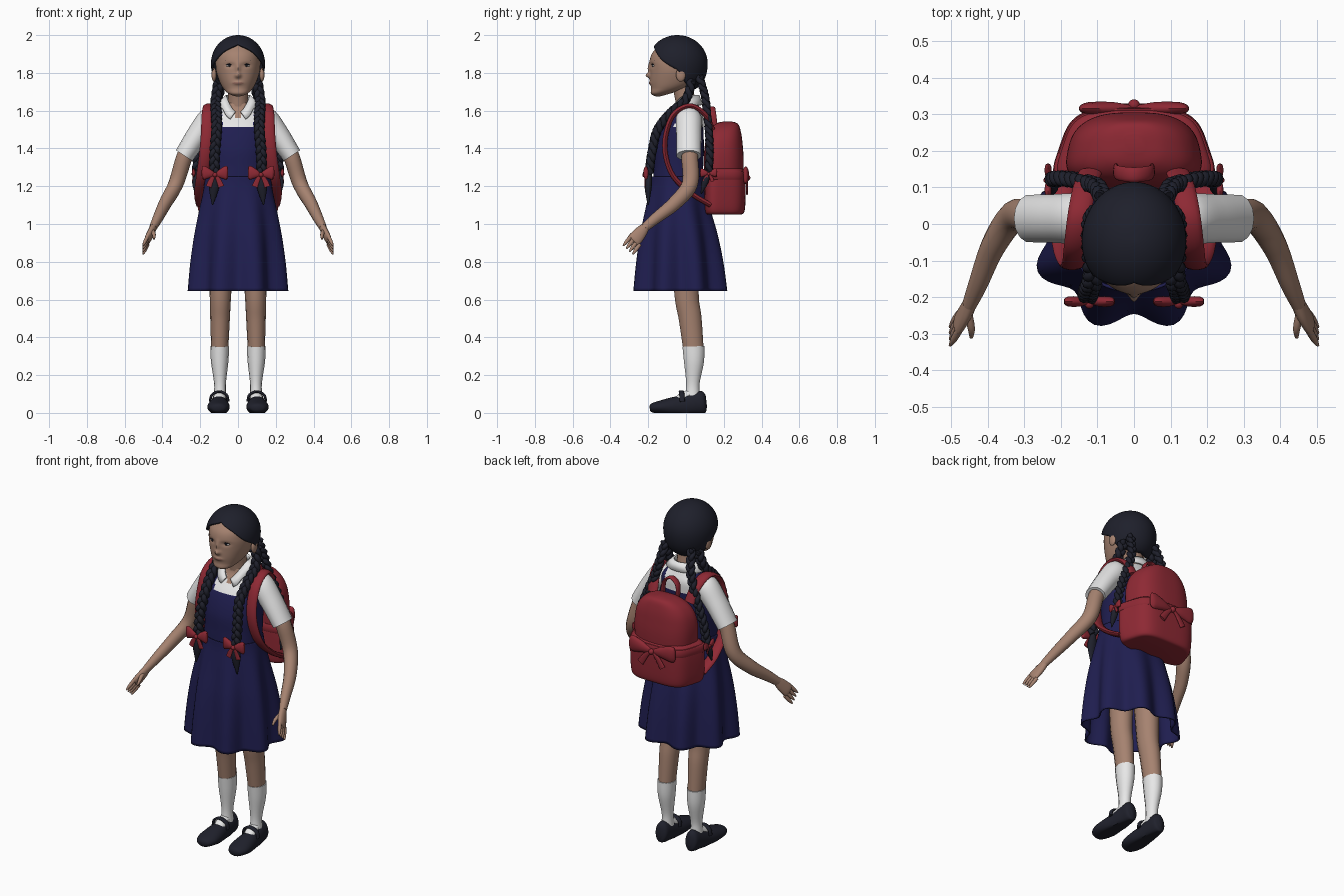
import bpy, bmesh
from math import sin, cos, pi, acos, radians, copysign, exp
from mathutils import Vector

if "Cube" in bpy.data.objects:
    bpy.data.objects.remove(bpy.data.objects["Cube"], do_unlink=True)


def material(name, *rgb):
    m = bpy.data.materials.new(name)
    m.use_nodes = True
    m.diffuse_color = (*rgb, 1)
    m.node_tree.nodes["Principled BSDF"].inputs["Base Color"].default_value = (*rgb, 1)
    return m


SKIN = material("skin", .38, .225, .162)
WHITE = material("white cotton", .82, .82, .82)
NAVY = material("navy cloth", .014, .013, .08)
RED = material("red fabric", .27, .022, .034)
HAIR = material("black hair", .013, .014, .024)
SHOE = material("shoe leather", .014, .015, .025)
LIPS = material("lips", .3, .15, .115)
X, Y, Z = Vector((1, 0, 0)), Vector((0, 1, 0)), Vector((0, 0, 1))


def smooth(ctrl, n=6):
    """Catmull-Rom interpolation of equal-length tuples."""
    out, last = [], len(ctrl) - 1
    for i in range(last):
        quad = [ctrl[max(i - 1, 0)], ctrl[i], ctrl[i + 1], ctrl[min(i + 2, last)]]
        for k in range(n):
            t = k / n
            out.append(tuple(b + .5 * t * (c - a + t * (2 * a - 5 * b + 4 * c - d + t * (3 * (b - c) + d - a)))
                             for a, b, c, d in zip(*quad)))
    return out + [tuple(ctrl[-1])]


def sheet(rings, closed=True, caps=True):
    """Join rows of points into a surface."""
    n = len(rings[0])
    verts = [Vector(p) for r in rings for p in r]
    faces = [(i * n + j, i * n + (j + 1) % n, (i + 1) * n + (j + 1) % n, (i + 1) * n + j)
             for i in range(len(rings) - 1) for j in range(n if closed else n - 1)]
    if caps:
        faces += [tuple(range(n)), tuple(range(len(verts) - n, len(verts)))]
    return verts, faces


def tube(ctrl, hint=X, n=6, segs=14):
    """Sweep an ellipse along (x, y, z, radius along hint, other radius)."""
    path = smooth(ctrl, n)
    pts = [Vector(p[:3]) for p in path]
    rings = []
    for i, p in enumerate(path):
        t = (pts[min(i + 1, len(pts) - 1)] - pts[max(i - 1, 0)]).normalized()
        s = (hint - t * t.dot(hint)).normalized()
        u = t.cross(s)
        rings.append([pts[i] + s * max(p[3], .001) * cos(2 * pi * k / segs)
                      + u * max(p[4], .001) * sin(2 * pi * k / segs) for k in range(segs)])
    return sheet(rings)


def loft(ctrl, power=2, segs=64, n=6, caps=True):
    """Stack level rings of (z, centre y, x radius, y radius, pleat depth)."""
    rings = []
    for z, cy, rx, ry, wave in smooth(ctrl, n):
        ring = []
        for k in range(segs):
            a = 2 * pi * k / segs
            f = 1 - wave * cos(8 * a)
            sx, sy = (copysign(abs(v) ** (2 / power), v) for v in (sin(a), -cos(a)))
            ring.append((rx * f * sx, cy + ry * f * sy, z))
        rings.append(ring)
    return sheet(rings, caps=caps)


def ball(c, rx, ry, rz):
    steps = [pi * i / 10 for i in range(11)]
    return tube([(c[0], c[1], c[2] - rz * cos(a), rx * sin(a), ry * sin(a)) for a in steps], n=1)


def build(name, parts, mats, mirror=False, thick=0, rule=None):
    bm = bmesh.new()
    for verts, faces in parts:
        vs = [bm.verts.new(v) for v in verts]
        for f in faces:
            bm.faces.new([vs[i] for i in f])
    bmesh.ops.remove_doubles(bm, verts=bm.verts, dist=.00001)
    bmesh.ops.recalc_face_normals(bm, faces=bm.faces)
    me = bpy.data.meshes.new(name)
    for f in bm.faces:
        f.smooth = True
        if rule:
            f.material_index = rule(f.calc_center_median())
    bm.to_mesh(me)
    bm.free()
    me.set_sharp_from_angle(angle=radians(50))
    for m in mats if isinstance(mats, list) else [mats]:
        me.materials.append(m)
    ob = bpy.data.objects.new(name, me)
    bpy.context.scene.collection.objects.link(ob)
    if mirror:
        ob.modifiers.new("mirror", "MIRROR")
    if thick:
        mod = ob.modifiers.new("thickness", "SOLIDIFY")
        mod.thickness, mod.offset = thick, 0


def bow(name, centre, w, side, face, mirror=True, full=1):
    """Ribbon bow: two loops, two tails and a knot."""
    c, parts = Vector(centre), []

    def at(u, h, d=0):
        return tuple(c + side * u * w + Z * h * w + face * d * w * full)
    for s in (1, -1):
        loop = [(.03, 0, .08, .05), (.2, .04, .17, .1), (.4, .07, .26, .1), (.48, .07, .22, .06), (.5, .07, .1, .02)]
        parts.append(tube([at(s * u, h * full) + (a * w * full, b * w * full) for u, h, a, b in loop], Z))
        tail = [(.02, 0, .04), (.14, -.2, .09), (.24, -.45, .11)]
        parts.append(tube([at(s * u, h * full, .04) + (a * w * full, .02 * w) for u, h, a in tail], side))
    r = .09 * w * full
    parts.append(ball(at(0, 0, .05), r, r, r))
    build(name, parts, RED, mirror)


def braid(name, ctrl, r):
    """Three strands woven around a path."""
    path = [Vector(p) for p in smooth(ctrl, 26)]
    parts = []
    for k in range(3):
        strand, run = [], 0
        for i, p in enumerate(path):
            run += (p - path[max(i - 1, 0)]).length
            t = (path[min(i + 1, len(path) - 1)] - path[max(i - 1, 0)]).normalized()
            s = (X - t * t.dot(X)).normalized()
            a = run * 2 * pi / .12 + k * 2 * pi / 3
            strand.append(tuple(p + s * r * .5 * sin(a) + t.cross(s) * r * .35 * sin(2 * a)) + (r * .55, r * .55))
        parts.append(tube(strand, n=1, segs=8))
    build(name, parts, HAIR, True)


# Head with nose, eye sockets and mouth pressed into the surface
face = loft([(1.675, -.15, .01, .01, 0), (1.69, -.135, .05, .05, 0), (1.72, -.09, .08, .095, 0),
             (1.76, -.065, .1, .125, 0), (1.81, -.055, .115, .135, 0), (1.86, -.05, .118, .142, 0),
             (1.91, -.045, .11, .13, 0), (1.96, -.04, .07, .08, 0), (1.98, -.04, .02, .02, 0)], 2.1, 128, 12)
for v in face[0]:
    if v.y < -.1:
        def bump(x, z, wide, tall):
            return exp(-((abs(v.x) - x) / wide) ** 2 - ((v.z - z) / tall) ** 2)
        v.y += .008 * bump(.045, 1.84, .024, .014) - .012 * bump(0, 1.82, .012, .03) \
            - .02 * bump(0, 1.786, .015, .013) - .008 * bump(0, 1.746, .026, .01)
build("head", [face], [SKIN, LIPS],
      rule=lambda p: int(p.y < -.1 and (p.x / .028) ** 2 + ((p.z - 1.746) / .008) ** 2 < 1))
build("neck", [tube([(0, .01, 1.58, .06, .06), (0, -.005, 1.66, .053, .053), (0, -.02, 1.76, .055, .06)])], SKIN)
build("ears", [ball((.127, -.028, 1.79), .013, .026, .037)], SKIN, True)
build("eyes", [ball((.045, -.17, 1.838), .017, .009, .006)], WHITE, True)
build("irises", [ball((.045, -.175, 1.838), .008, .006, .006)], HAIR, True)
build("lashes", [tube([(.026, -.176, 1.84, .001, .002), (.045, -.179, 1.846, .003, .003),
                       (.066, -.165, 1.841, .001, .002)], Z)], HAIR, True)
build("brows", [tube([(.024, -.187, 1.863, .001, .002), (.045, -.179, 1.869, .002, .002),
                      (.068, -.166, 1.864, .001, .002)], Z)], HAIR, True)

# Hair cap swept from the crown down to the hairline
columns = []
for deg, z in smooth([(0, 1.95), (35, 1.915), (62, 1.86), (80, 1.83), (92, 1.81), (108, 1.75), (140, 1.72),
                      (180, 1.72)], 6):
    a, end, col = radians(deg), acos((z - 1.85) / .145), []
    for i in range(19):
        phi = end * i / 18
        out = abs(sin(phi)) ** (.6 if phi > pi / 2 else 1)
        col.append((.138 * out * sin(a), -.045 - .155 * out * cos(a), 1.85 + .145 * cos(phi)))
    columns.append(col)
build("hair_cap", [sheet(columns, False, False)], HAIR, True, .01)

# Braids, tails and bows
braid("front_braids", [(.1, .03, 1.76), (.116, 0, 1.66), (.115, -.08, 1.59), (.113, -.15, 1.5),
                       (.123, -.18, 1.38), (.125, -.195, 1.27)], .028)
braid("back_braids", [(.085, .07, 1.78), (.1, .1, 1.68), (.12, .11, 1.6), (.16, .12, 1.5),
                      (.205, .125, 1.38), (.22, .12, 1.28)], .025)
build("front_braid_tails", [tube([(.125, -.195, 1.27, .015, .015), (.127, -.2, 1.2, .028, .02),
                                  (.135, -.2, 1.1, .003, .003)])], HAIR, True)
build("back_braid_tails", [tube([(.22, .12, 1.28, .014, .014), (.225, .1, 1.22, .018, .018),
                                 (.225, .08, 1.16, .003, .003)])], HAIR, True)
bow("front_hair_bows", (.122, -.212, 1.26), .14, X, -Y)
bow("back_hair_bows", (.235, .12, 1.265), .09, Y, X)


# Shirt and bodice, coloured by height and width
def cloth(p):
    if p.y < 0 and p.z > 1.56 and abs(p.x) < (p.z - 1.55) * .7:
        return 2
    return int(p.z < 1.515 or (.085 < abs(p.x) < .15 and p.z < 1.62))


build("shirt_and_bodice", [loft([(1.2, -.045, .165, .13, 0), (1.3, -.04, .162, .131, 0), (1.4, -.035, .165, .13, 0),
                                 (1.5, -.02, .168, .112, 0), (1.57, .005, .152, .086, 0), (1.61, .01, .105, .066, 0),
                                 (1.64, .005, .06, .055, 0)], 2.2, 80, 12)], [WHITE, NAVY, SKIN], rule=cloth)
build("sleeves", [tube([(.1, .015, 1.59, .03, .03), (.14, .015, 1.56, .066, .068), (.21, .015, 1.475, .06, .068),
                        (.285, .015, 1.362, .052, .066)])], WHITE, True)
inner, outer = [], []
for i in range(73):
    a = radians(12 + 336 * i / 72)
    f = max(0, cos(a)) ** 2
    inner.append((.062 * sin(a), .003 - .064 * cos(a) - .03 * f, 1.68 - .09 * f))
    outer.append(((.112 + .1 * f ** 4) * sin(a), .005 - .078 * cos(a) - .03 * f, 1.63 - .03 * f - .055 * f ** 4))
build("collar", [sheet([inner, outer], False, False)], WHITE, thick=.01)

# Pleated skirt
build("skirt", [loft([(1.25, -.045, .17, .138, 0), (1.2, -.045, .178, .144, .01), (1.08, -.043, .203, .17, .04),
                      (.95, -.038, .226, .2, .065), (.8, -.033, .243, .222, .09), (.645, -.03, .254, .237, .105)],
                     2, 96, caps=False)], NAVY, thick=.008)

# Arms and hands
build("arms", [tube([(.25, .02, 1.42, .042, .042), (.285, .02, 1.35, .043, .045), (.33, .02, 1.21, .04, .043),
                     (.385, -.06, 1.11, .034, .038), (.425, -.16, 1.03, .027, .03), (.45, -.22, .98, .02, .024)])],
      SKIN, True)
hand = [tube([(.445, -.21, .99, .018, .022), (.46, -.24, .955, .019, .034), (.478, -.27, .92, .016, .038),
              (.482, -.28, .91, .01, .034)])]
for i in range(4):
    t = i / 3
    base, tip = Vector((.478, -.29 + .045 * t, .937 - .045 * t)), Vector((.503, -.332 + .05 * t, .885 - .045 * t))
    hand.append(tube([(*base, .01, .011), (*base.lerp(tip, .6), .009, .01), (*tip, .004, .004)]))
hand.append(tube([(.455, -.24, .965, .012, .014), (.445, -.285, .945, .01, .01), (.445, -.31, .92, .005, .005)]))
build("hands", hand, SKIN, True)

# Legs, socks and shoes
build("legs", [tube([(.088, 0, .9, .07, .08), (.093, .003, .63, .057, .066), (.095, .022, .5, .052, .062),
                     (.097, .04, .33, .045, .055)])], SKIN, True)
build("socks", [tube([(.097, .04, .352, .05, .06), (.097, .042, .27, .046, .054), (.095, .036, .15, .031, .036),
                      (.096, .035, .07, .035, .042)]),
                tube([(.096, .03, .11, .026, .02), (.098, -.02, .074, .034, .032), (.102, -.06, .046, .03, .022)])],
      WHITE, True)
shoe, shoe_faces = tube([(.098, .108, .06, .012, .03), (.098, .093, .058, .036, .058), (.098, .05, .05, .042, .062),
                         (.1, -.02, .037, .048, .056), (.102, -.08, .033, .057, .048), (.104, -.14, .03, .058, .034),
                         (.104, -.18, .026, .04, .024), (.104, -.192, .025, .015, .012)], segs=24)
for v in shoe:
    v.z = max(v.z, 0)
strap = [(.052, -.02, .06), (.06, -.022, .095), (.1, -.025, .113), (.138, -.022, .095), (.148, -.02, .06)]
build("shoes", [(shoe, shoe_faces), tube([p + (.014, .007) for p in strap], Y)], SHOE, True)


# School bag, narrowing towards the back
def taper(part, rate):
    for v in part[0]:
        v.x *= 1 - rate * (v.y - .1)
    return part


build("bag_body", [taper(loft([(1.07, .2, .17, .09, 0), (1.3, .2, .2, .105, 0), (1.42, .2, .194, .1, 0),
                               (1.49, .205, .158, .085, 0), (1.53, .215, .095, .06, 0), (1.542, .22, .03, .025, 0)],
                              2.8), 1)], RED)
build("bag_pocket", [taper(loft([(1.05, .2, .185, .08, 0), (1.065, .205, .228, .104, 0), (1.17, .207, .24, .109, 0),
                                 (1.27, .207, .235, .106, 0), (1.295, .205, .21, .09, 0)], 4), 1.4)], RED)
build("bag_flap_band", [taper(loft([(1.235, .207, .235, .107, 0), (1.24, .207, .242, .112, 0),
                                    (1.275, .207, .24, .11, 0), (1.28, .207, .233, .105, 0)], 4, n=2), 1.4)], RED)
bow("bag_bow", (0, .316, 1.245), .3, X, Y, False, .6)
build("bag_handle", [tube([(x, y, z, .02, .008) for x, y, z in
                           [(-.048, .15, 1.5), (-.045, .14, 1.58), (0, .135, 1.615), (.045, .14, 1.58),
                            (.048, .15, 1.5)]], Y)], RED)
path = [(.12, .14, 1.5), (.135, .1, 1.58), (.15, .02, 1.625), (.16, -.065, 1.58), (.165, -.107, 1.47),
        (.175, -.107, 1.36), (.19, -.065, 1.25), (.2, .03, 1.16), (.19, .13, 1.1)]
build("bag_straps", [tube([p + (.032, .014) for p in path])], RED, True)
